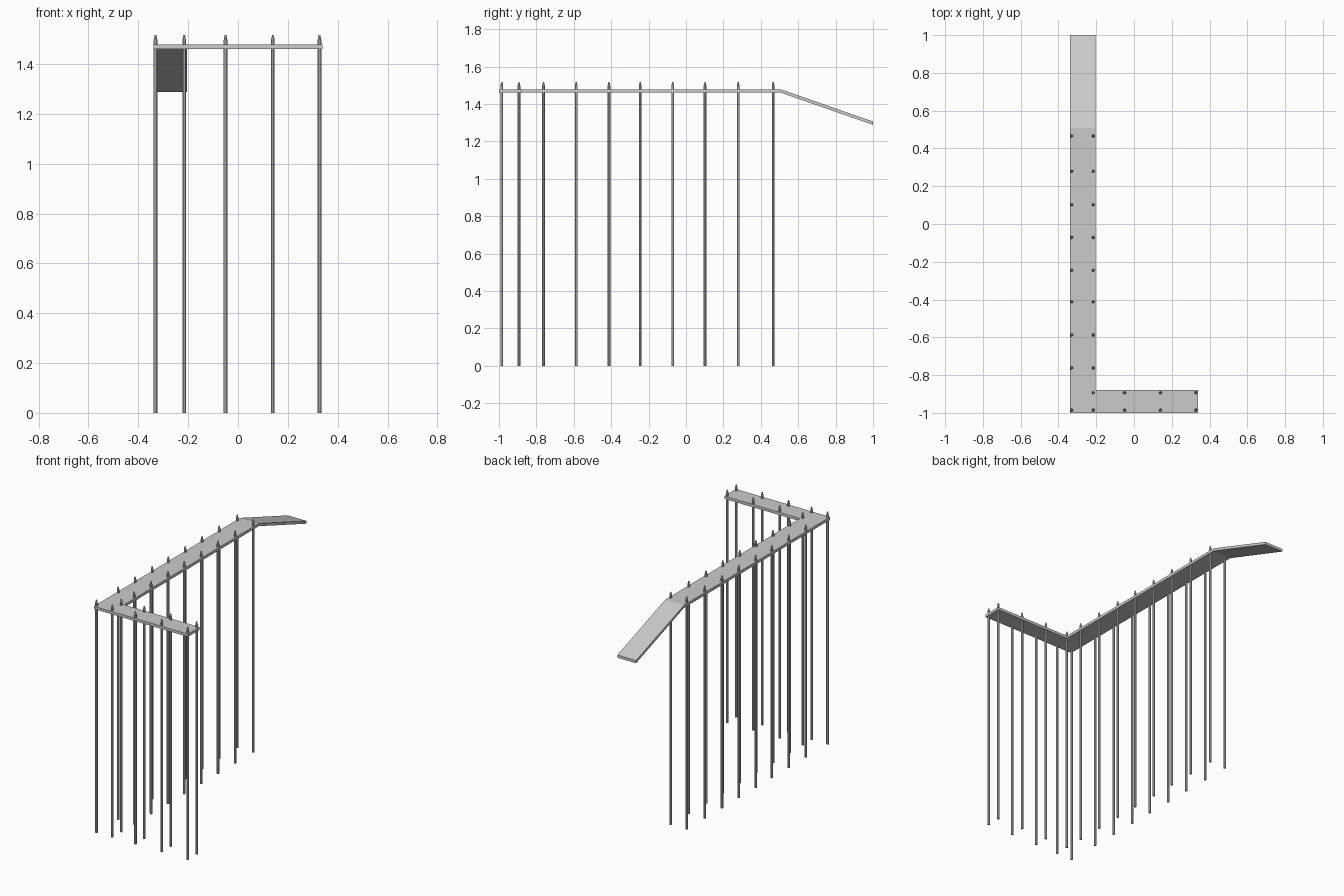
import bpy, bmesh, math
from mathutils import Matrix, Vector

if "Cube" in bpy.data.objects:
    bpy.data.objects.remove(bpy.data.objects["Cube"])

TOP, BOTTOM = 1.478, 1.460
BEND = 0.507


def make_object(name, bm):
    bmesh.ops.recalc_face_normals(bm, faces=bm.faces[:])
    mesh = bpy.data.meshes.new(name)
    bm.to_mesh(mesh)
    bm.free()
    obj = bpy.data.objects.new(name, mesh)
    bpy.context.collection.objects.link(obj)
    return obj


# L-shaped walkway with a sloping ramp at the back end
bm = bmesh.new()
outline = [(-0.34, -1), (0.34, -1), (0.34, -0.88), (-0.205, -0.88),
           (-0.205, BEND), (-0.34, BEND)]
base = bm.faces.new([bm.verts.new((x, y, BOTTOM)) for x, y in outline])
res = bmesh.ops.extrude_face_region(bm, geom=[base], use_keep_orig=True)
raised = [g for g in res["geom"] if isinstance(g, bmesh.types.BMVert)]
bmesh.ops.translate(bm, verts=raised, vec=(0, 0, TOP - BOTTOM))
end = next(f for f in bm.faces if all(abs(v.co.y - BEND) < 1e-5 for v in f.verts))
ramp = bmesh.ops.extrude_discrete_faces(bm, faces=[end])["faces"][0]
bmesh.ops.translate(bm, verts=ramp.verts[:], vec=(0, 1 - BEND, -0.172))
make_object("walkway_deck_and_ramp", bm)


# Slender round post with a tapered tip
def post(name, x, y, sides=8):
    bm = bmesh.new()
    profile = [(0.008, 0), (0.008, 1.496), (0.0035, 1.516)]
    rings = []
    for r, z in profile:
        rings.append([bm.verts.new((x + r * math.cos(a), y + r * math.sin(a), z))
                      for a in (2 * math.pi * (i + 0.5) / sides for i in range(sides))])
    for lower, upper in zip(rings, rings[1:]):
        for i in range(sides):
            j = (i + 1) % sides
            bm.faces.new((lower[i], lower[j], upper[j], upper[i]))
    bm.faces.new(rings[0])
    bm.faces.new(rings[-1])
    make_object(name, bm)


# Posts under the short front arm
for i, x in enumerate((-0.331, -0.216, -0.05, 0.14, 0.327)):
    post(f"front_arm_outer_post_{i + 1}", x, -0.985)
    if i > 0:
        post(f"front_arm_inner_post_{i}", x, -0.893)

# Paired posts under the long arm
for i, y in enumerate((-0.762, -0.587, -0.412, -0.245, -0.071, 0.102, 0.279, 0.466)):
    post(f"long_arm_left_post_{i + 1}", -0.331, y)
    post(f"long_arm_right_post_{i + 1}", -0.216, y)
